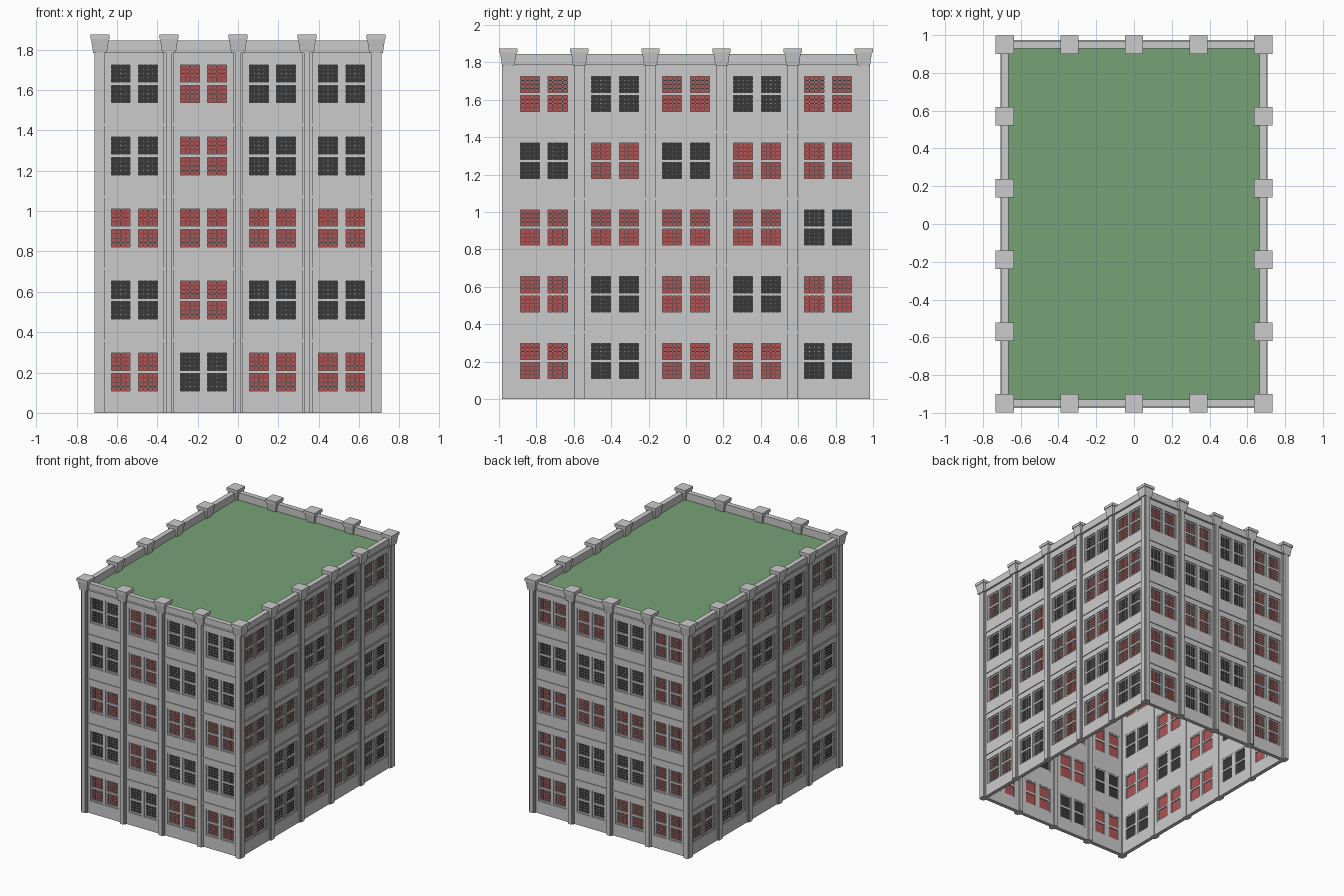
import bpy, bmesh
from mathutils import Matrix, Vector
from math import pi

if "Cube" in bpy.data.objects:
    bpy.data.objects.remove(bpy.data.objects["Cube"])

PX, PY = 0.684, 0.95          # pillar centre lines
FLOOR, TOP = 0.357, 1.787     # storey height, wall top
parts = {}


def bm_of(name):
    return parts.setdefault(name, bmesh.new())


def box(name, lo, hi, m=Matrix(), taper=1.0):
    """Axis box from lo to hi (top scaled by taper), placed by m."""
    bm = bm_of(name)
    cx, cy = (lo[0] + hi[0]) / 2, (lo[1] + hi[1]) / 2
    hx, hy = (hi[0] - lo[0]) / 2, (hi[1] - lo[1]) / 2
    rings = []
    for z, k in ((lo[2], 1), (hi[2], taper)):
        rings.append([bm.verts.new(m @ Vector((cx + sx * hx * k, cy + sy * hy * k, z)))
                      for sx, sy in ((-1, -1), (1, -1), (1, 1), (-1, 1))])
    b, t = rings
    bm.faces.new(b[::-1])
    bm.faces.new(t)
    for i in range(4):
        j = (i + 1) % 4
        bm.faces.new((b[i], b[j], t[j], t[i]))


def window(m, u0, u1, z0, z1, s, red):
    """One recessed sash window; local -y faces outwards."""
    f = 0.011 * s
    # casing and meeting rail
    for a, b in ((u0, u0 + f), (u1 - f, u1)):
        box("window_frames", (a, -0.003, z0), (b, 0.018, z1), m)
    g0, g1 = u0 + f, u1 - f
    zm = (z0 + z1) / 2
    for a, b in ((z0, z0 + 0.011), (zm - 0.008, zm + 0.008), (z1 - 0.011, z1)):
        box("window_frames", (g0, -0.003, a), (g1, 0.018, b), m)
    # glass
    box("red_panes" if red else "dark_panes", (g0, 0.009, z0 + 0.011), (g1, 0.011, z1 - 0.011), m)
    # glazing bars
    t = 0.0017
    for i in range(1, 4):
        u = g0 + (g1 - g0) * i / 4
        box("glazing_bars", (u - t, 0.0, z0 + 0.011), (u + t, 0.005, z1 - 0.011), m)
    for a, b in ((z0 + 0.011, zm - 0.008), (zm + 0.008, z1 - 0.011)):
        for i in range(1, 4):
            z = a + (b - a) * i / 4
            box("glazing_bars", (g0, 0.0005, z - t), (g1, 0.0045, z + t), m)


def bay(m, c, w, floor, red):
    """One storey of wall between two pillars, with a window pair."""
    s = w / 0.342
    z = floor * FLOOR
    h = w / 2 - 0.015
    a, b = 0.010 * s, 0.124 * s
    s0, s1 = z + 0.098, z + 0.308
    o, i = -0.010, 0.020
    box("walls", (c - h, o, z), (c + h, i, s0), m)
    box("walls", (c - h, o, s1), (c + h, i, z + FLOOR), m)
    for u0, u1 in ((-h, -b), (-a, a), (b, h)):
        box("walls", (c + u0, o, s0), (c + u1, i, s1), m)
    # ledge at the storey line
    if floor < 4:
        box("storey_ledges", (c - h, -0.016, z + FLOOR - 0.006), (c + h, o, z + FLOOR + 0.006), m)
    for u0, u1 in ((-b, -a), (a, b)):
        window(m, c + u0, c + u1, s0, s1, s, red)


def side(angle, dist, half, patterns):
    """One facade; patterns list storeys from top, left to right from outside."""
    m = Matrix.Rotation(angle, 4, 'Z') @ Matrix.Translation((0, -dist, 0))
    n = len(patterns[0])
    w = 2 * half / n
    for r, row in enumerate(patterns):
        for k, ch in enumerate(row):
            bay(m, -half + (k + 0.5) * w, w, 4 - r, ch == "R")
    # parapet
    box("parapet", (-half, -0.020, TOP), (half, 0.020, 1.846), m)
    box("parapet", (-half, -0.023, TOP), (half, -0.020, TOP + 0.012), m)


front = ["DRDD", "DRDD", "RRRR", "DRDD", "RDRR"]
flank = ["RDRDR", "DRDRR", "RRRRD", "RDRDR", "RDRRD"]
rear = ["RRDR", "DDDR", "RRRR", "RDDR", "RDRR"]
side(0, PY, PX, front)
side(pi / 2, PX, PY, flank)
side(pi, PY, PX, rear)
side(-pi / 2, PX, PY, flank)

# stepped pillars with flared caps
spots = [(-PX + 2 * PX * i / 4, y) for i in range(5) for y in (-PY, PY)]
spots += [(x, -PY + 2 * PY * i / 5) for i in range(1, 5) for x in (-PX, PX)]
for x, y in spots:
    m = Matrix.Translation((x, y, 0))
    on_end, on_flank = abs(y) > 0.9, abs(x) > 0.65
    if on_end:
        box("pillars", (-0.016, -0.033, 0), (0.016, 0.033, TOP), m)
        box("pillars", (-0.026, -0.022, 0), (0.026, 0.022, TOP), m)
    if on_flank:
        box("pillars", (-0.025, -0.018, 0), (0.025, 0.018, TOP), m)
        box("pillars", (-0.020, -0.029, 0), (0.020, 0.029, TOP), m)
    box("pillar_caps", (-0.034, -0.034, TOP - 0.004), (0.034, 0.034, 1.852), m, 1.28)
    box("pillar_caps", (-0.048, -0.049, 1.852), (0.048, 0.049, 1.875), m)

# roof deck
box("roof", (-0.67, -0.935, TOP - 0.008), (0.67, 0.935, TOP), Matrix())

colours = {"roof": (0.18, 0.36, 0.18, 1), "red_panes": (0.42, 0.09, 0.09, 1),
           "dark_panes": (0.04, 0.04, 0.04, 1)}
for name, bm in parts.items():
    mesh = bpy.data.meshes.new(name)
    bm.to_mesh(mesh)
    bm.free()
    ob = bpy.data.objects.new(name, mesh)
    bpy.context.collection.objects.link(ob)
    if name in colours:
        mat = bpy.data.materials.new(name)
        mat.diffuse_color = colours[name]
        mat.use_nodes = True
        mat.node_tree.nodes["Principled BSDF"].inputs["Base Color"].default_value = mat.diffuse_color
        mesh.materials.append(mat)
